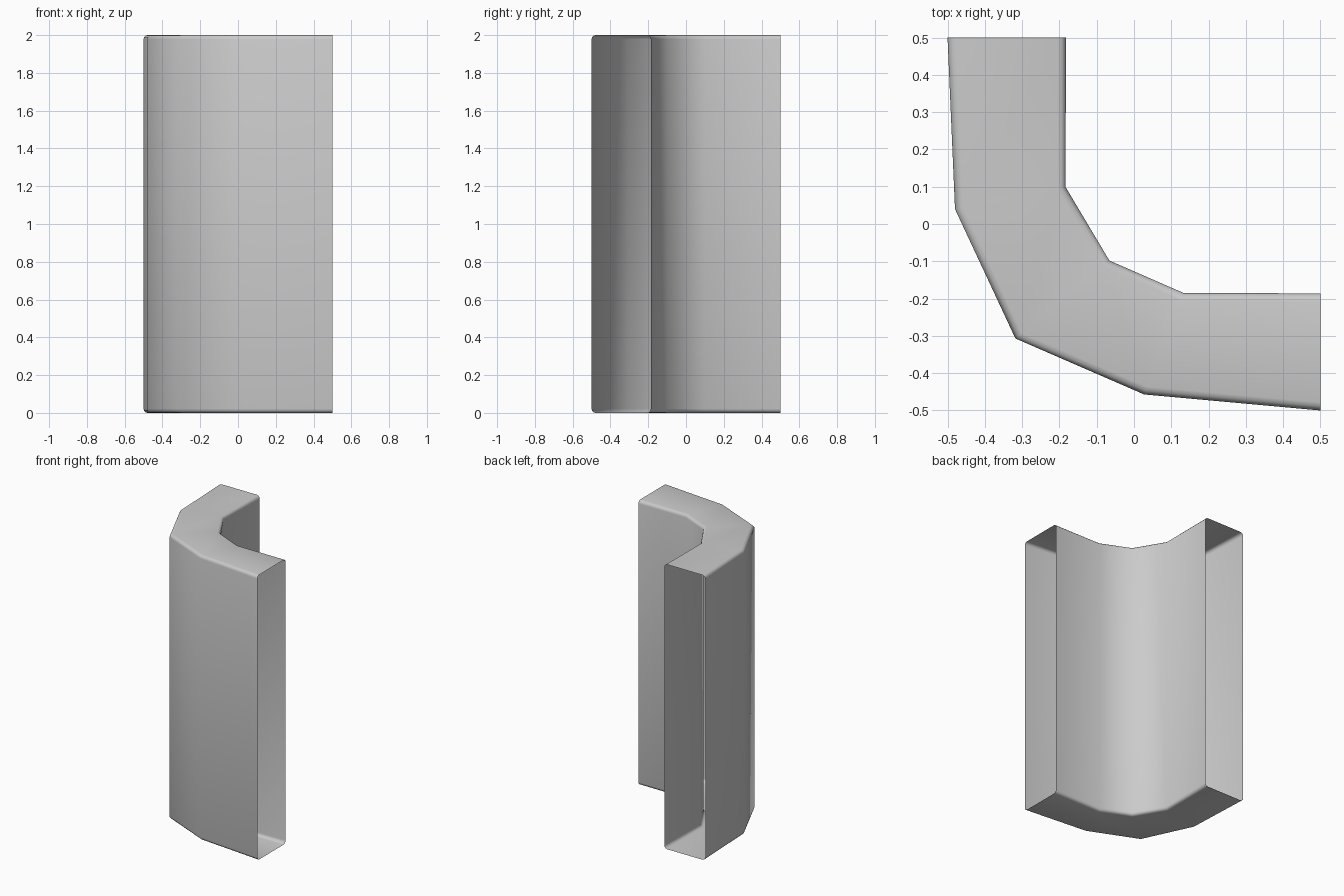
import bpy, bmesh, math
from mathutils import Vector

if "Cube" in bpy.data.objects:
    bpy.data.objects.remove(bpy.data.objects["Cube"])

HEIGHT = 2.0
R = 0.022      # rounding of the long horizontal edges
STEPS = 3      # segments per rounded edge

# Plan of the bent wall: matching outer and inner corner points
outer = [(-0.50, 0.50), (-0.48, 0.04), (-0.318, -0.307), (0.027, -0.457), (0.50, -0.50)]
inner = [(-0.182, 0.50), (-0.184, 0.10), (-0.066, -0.098), (0.133, -0.185), (0.50, -0.186)]


def section(o, n):
    """Rounded rectangle standing across the wall from outer o to inner n."""
    o, n = Vector((*o, 0)), Vector((*n, 0))
    across = (n - o).normalized()
    width = (n - o).length
    corners = [(R, R, 180), (width - R, R, 270),
               (width - R, HEIGHT - R, 0), (R, HEIGHT - R, 90)]
    ring = []
    for u, z, start in corners:
        for k in range(STEPS + 1):
            a = math.radians(start + 90 * k / STEPS)
            p = o + across * (u + R * math.cos(a))
            p.z = z + R * math.sin(a)
            ring.append(p)
    return ring


# Hollow corner wall, open at both ends
bm = bmesh.new()
rings = [[bm.verts.new(p) for p in section(o, n)] for o, n in zip(outer, inner)]
for a, b in zip(rings, rings[1:]):
    for i in range(len(a)):
        j = (i + 1) % len(a)
        bm.faces.new((a[i], b[i], b[j], a[j]))
bm.normal_update()
# Make the top panel, and with it the whole tube, face outwards
top = max(bm.faces, key=lambda f: f.calc_center_median().z)
if top.normal.z < 0:
    bmesh.ops.reverse_faces(bm, faces=bm.faces[:])

mesh = bpy.data.meshes.new("corner_wall")
bm.to_mesh(mesh)
bm.free()
wall = bpy.data.objects.new("corner_wall", mesh)
bpy.context.collection.objects.link(wall)
bpy.context.view_layer.objects.active = wall
wall.select_set(True)
bpy.ops.object.shade_smooth_by_angle(angle=math.radians(50))
